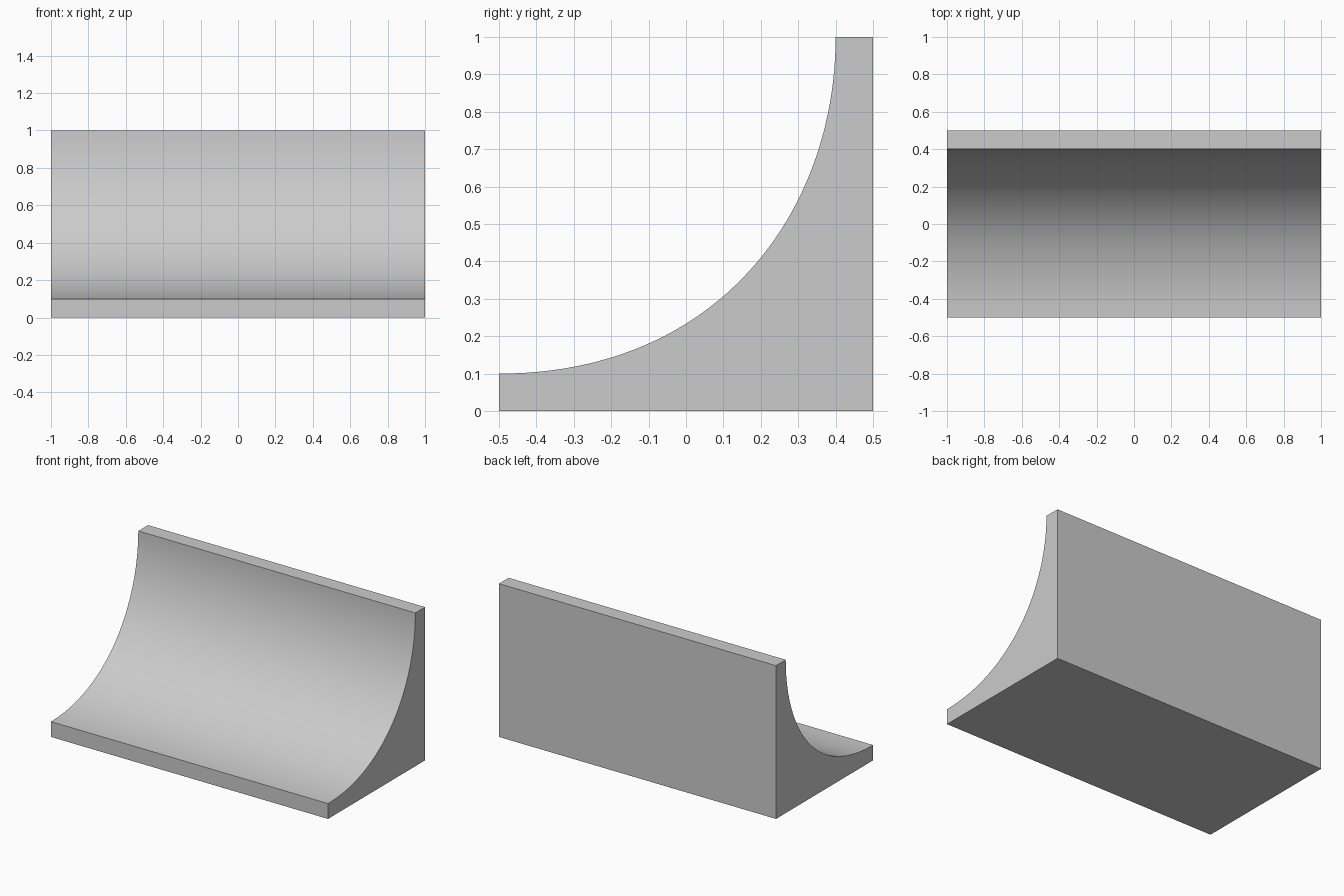
import bpy, bmesh
from mathutils import Vector
from mathutils.geometry import interpolate_bezier

if "Cube" in bpy.data.objects:
    bpy.data.objects.remove(bpy.data.objects["Cube"])

HALF_LENGTH = 1.0
SEGMENTS = 48

# Concave sweep from the front lip up to the top ledge (y, z)
start, end = Vector((-0.5, 0.1)), Vector((0.4, 1.0))
handle_low = Vector((0.085, 0.1))
handle_high = Vector((0.4, 0.532))
sweep = interpolate_bezier(start, handle_low, handle_high, end, SEGMENTS + 1)

# Closed side profile: base, back wall, ledge, sweep
profile = [(-0.5, 0.0), (0.5, 0.0), (0.5, 1.0)]
profile += [(p[0], p[1]) for p in reversed(sweep)]

# Extrude the profile along x
bm = bmesh.new()
side = bm.faces.new([bm.verts.new((-HALF_LENGTH, y, z)) for y, z in profile])
extruded = bmesh.ops.extrude_face_region(bm, geom=[side], use_keep_orig=True)
verts = [g for g in extruded["geom"] if isinstance(g, bmesh.types.BMVert)]
bmesh.ops.translate(bm, verts=verts, vec=(2 * HALF_LENGTH, 0, 0))
bmesh.ops.recalc_face_normals(bm, faces=bm.faces)

mesh = bpy.data.meshes.new("quarter_ramp")
bm.to_mesh(mesh)
bm.free()
ramp = bpy.data.objects.new("quarter_ramp", mesh)
bpy.context.collection.objects.link(ramp)

# Smooth sweep, sharp outer edges
bpy.context.view_layer.objects.active = ramp
ramp.select_set(True)
bpy.ops.object.shade_smooth_by_angle(angle=0.5)
